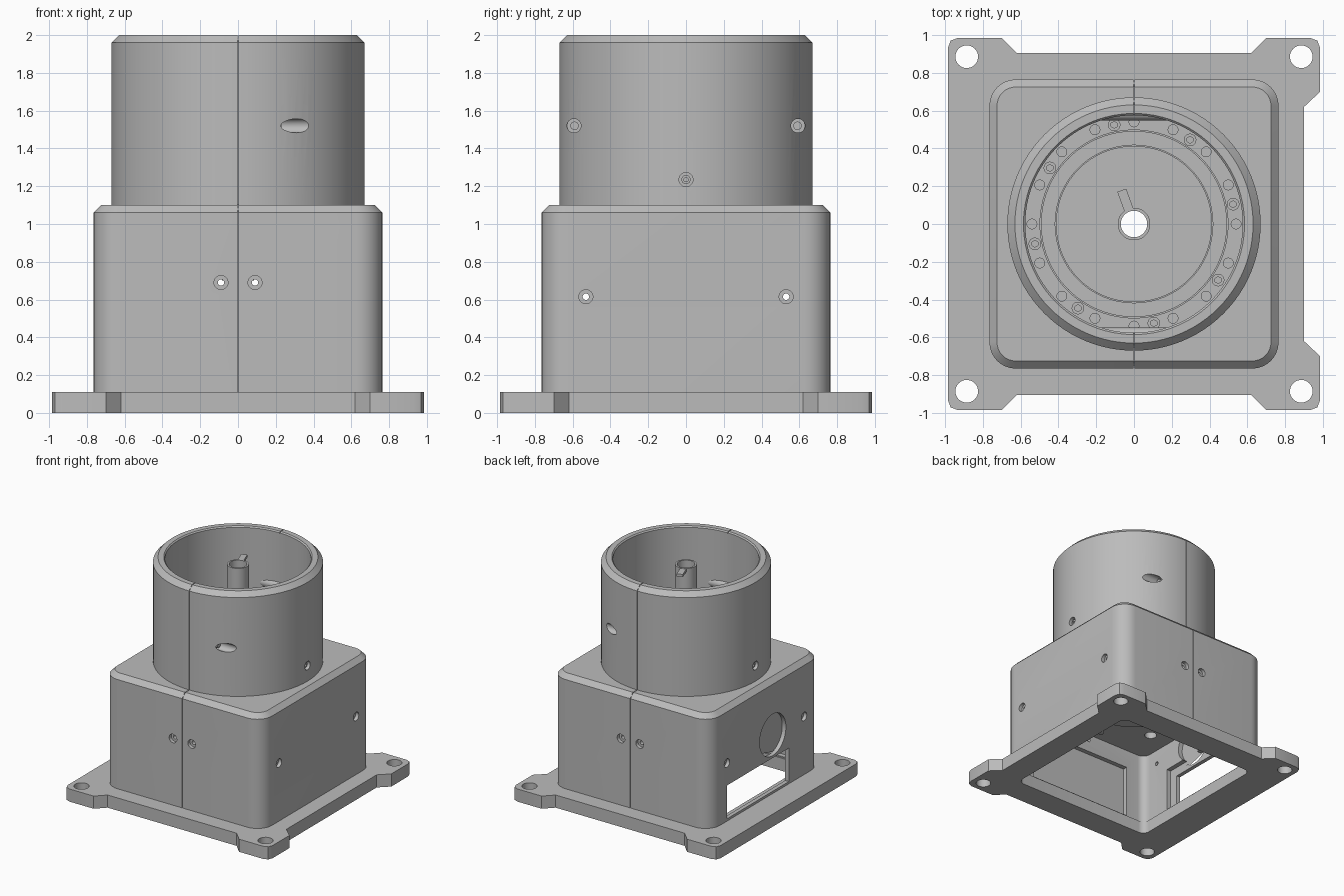
import bpy, bmesh
from math import pi, sin, cos, radians
from mathutils import Matrix, Vector

cube = bpy.data.objects.get("Cube")
if cube:
    bpy.data.objects.remove(cube, do_unlink=True)

grey = bpy.data.materials.new("plain grey")
grey.use_nodes = True
grey.diffuse_color = (0.5, 0.5, 0.5, 1)
grey.node_tree.nodes["Principled BSDF"].inputs["Base Color"].default_value = (0.5, 0.5, 0.5, 1)


# ---------- helpers ----------
def finish(name, bm):
    bmesh.ops.recalc_face_normals(bm, faces=bm.faces)
    mesh = bpy.data.meshes.new(name)
    bm.to_mesh(mesh)
    bm.free()
    mesh.materials.append(grey)
    obj = bpy.data.objects.new(name, mesh)
    bpy.context.collection.objects.link(obj)
    return obj


def rounded(half, radius, steps=8):
    """Rounded square outline."""
    pts = []
    for k, (sx, sy) in enumerate([(1, 1), (-1, 1), (-1, -1), (1, -1)]):
        for i in range(steps + 1):
            a = pi / 2 * (k + i / steps)
            pts.append((sx * (half - radius) + radius * cos(a),
                        sy * (half - radius) + radius * sin(a)))
    return pts


def loft(name, rings):
    """Solid through (z, outline) sections."""
    bm = bmesh.new()
    loops = [[bm.verts.new((x, y, z)) for x, y in outline] for z, outline in rings]
    n = len(loops[0])
    for low, high in zip(loops, loops[1:]):
        for i in range(n):
            j = (i + 1) % n
            bm.faces.new((low[i], low[j], high[j], high[i]))
    bm.faces.new(loops[0][::-1])
    bm.faces.new(loops[-1])
    return finish(name, bm)


def lathe(name, profile, segments=96):
    """Closed (radius, z) profile turned round the z axis."""
    bm = bmesh.new()
    rows = []
    for i in range(segments):
        a = 2 * pi * i / segments
        rows.append([bm.verts.new((r * cos(a), r * sin(a), z)) for r, z in profile])
    n = len(profile)
    for i in range(segments):
        p, q = rows[i], rows[(i + 1) % segments]
        for j in range(n):
            k = (j + 1) % n
            bm.faces.new((p[j], q[j], q[k], p[k]))
    return finish(name, bm)


def ring(name, inner, outer, z0, z1):
    return lathe(name, [(inner, z0), (outer, z0), (outer, z1), (inner, z1)])


def rod(name, start, end, radius, segments=32):
    a, b = Vector(start), Vector(end)
    turn = (b - a).to_track_quat('Z', 'Y').to_matrix().to_4x4()
    bm = bmesh.new()
    bmesh.ops.create_cone(bm, cap_ends=True, segments=segments, radius1=radius, radius2=radius,
                          depth=(b - a).length, matrix=Matrix.Translation((a + b) / 2) @ turn)
    return finish(name, bm)


def block(name, low, high):
    a, b = Vector(low), Vector(high)
    bm = bmesh.new()
    bmesh.ops.create_cube(bm, size=1, matrix=Matrix.Translation((a + b) / 2)
                          @ Matrix.Diagonal((*(b - a), 1)))
    return finish(name, bm)


def cut(obj, cutters):
    """Subtract each cutter and remove it."""
    bpy.context.view_layer.objects.active = obj
    for c in cutters:
        c.hide_render = True
        mod = obj.modifiers.new("cut", 'BOOLEAN')
        mod.operation, mod.solver, mod.object = 'DIFFERENCE', 'EXACT', c
        bpy.ops.object.modifier_apply(modifier=mod.name)
        bpy.data.objects.remove(c, do_unlink=True)


def seam(y0, y1, z0, z1):
    """Thin slots on the centre plane, front and back."""
    return [block("slot", (-.003, min(s * y0, s * y1), z0), (.003, max(s * y0, s * y1), z1))
            for s in (-1, 1)]


# ---------- base plate with eared corners ----------
upper = [(.9, 0), (.9, .62), (.985, .7), (.985, .93), (.97, .97), (.93, .985), (.7, .985),
         (.62, .905), (-.62, .905), (-.7, .985), (-.93, .985), (-.97, .97), (-.985, .93)]
outline = upper + [(x, -y) for x, y in upper[:0:-1]]
base = loft("base_plate", [(0, outline), (.11, outline)])
holes = [rod("hole", (x, y, -.1), (x, y, .3), .06) for x in (-.885, .885) for y in (-.885, .885)]
opening = rounded(.68, .06)
cut(base, holes + [loft("opening", [(-.1, opening), (.2, opening)])])

# ---------- square housing ----------
wall = rounded(.765, .14)
housing = loft("square_housing", [(.11, wall), (1.06, wall), (1.1, rounded(.725, .1))])
cavity = rounded(.69, .07)
cuts = [loft("cavity", [(0, cavity), (.74, cavity)]),
        rod("bore", (0, 0, .5), (0, 0, 1.3), .42, 96),
        rod("mount_hole", (-.49, -.37, .6), (-.49, -.37, .95), .05),
        block("window", (-.9, -.32, .13), (-.6, .53, .42)),
        block("window_recess", (-.73, -.4, .12), (-.6, .6, .5)),
        block("front_pocket", (-.5, -.73, .12), (.5, -.6, .58)),
        rod("port_bore", (-.9, -.1, .62), (-.6, -.1, .62), .15, 48),
        rod("port_step", (-.9, -.1, .62), (-.73, -.1, .62), .18, 48)]
cuts += seam(.75, .8, .1, 1.2) + seam(.5, .8, 1.085, 1.2)
for s in (-1, 1):
    for x in (-.09, .09):
        cuts += [rod("sink", (x, s * .735, .69), (x, s * .9, .69), .037),
                 rod("hole", (x, s * .6, .69), (x, s * .9, .69), .017)]
    for y in (-.53, .53):
        cuts += [rod("sink", (s * .735, y, .615), (s * .9, y, .615), .037),
                 rod("hole", (s * .6, y, .615), (s * .9, y, .615), .017)]
cut(housing, cuts)

# ---------- round collar ----------
collar = lathe("round_collar", [(.575, 1.1), (.67, 1.1), (.67, 1.96), (.63, 2), (.585, 2), (.575, 1.99)])
cuts = seam(.655, .7, 1.0, 2.1) + seam(.5, .7, 1.985, 2.1)
cuts += [rod("clamp_hole", (.2, y, 1.52), (.8, y, 1.52), .037) for y in (-.593, .593)]
cuts += [rod("side_hole", (s * .63, 0, 1.235), (s * .8, 0, 1.235), .037) for s in (-1, 1)]
cut(collar, cuts)

# clamp bosses, clamp screws and side screws
for side, y in (("front", -.59), ("back", .59)):
    rod(side + "_clamp_boss", (-.2, y, 1.52), (.205, y, 1.52), .042)
    rod(side + "_clamp_screw", (.2, y, 1.52), (.23, y, 1.52), .022)
for side, s in (("left", 1), ("right", -1)):
    screw = rod(side + "_side_screw", (s * .62, 0, 1.235), (s * .65, 0, 1.235), .024)
    cut(screw, [rod("socket", (s * .64, 0, 1.235), (s * .7, 0, 1.235), .012, 6)])

# ---------- drive unit inside ----------
ring("drive_body", .08, .42, .715, 1.1)
ring("drive_disc", .08, .413, 1.1, 1.32)
ring("drive_ring", .417, .492, 1.1, 1.3)
flange = ring("drive_flange", .497, .575, 1.1, 1.28)
cut(flange, [rod("hole", (.54 * cos(k * pi / 8), .54 * sin(k * pi / 8), 1.23),
                 (.54 * cos(k * pi / 8), .54 * sin(k * pi / 8), 1.4), .026, 20) for k in range(16)])
for k in range(8):
    a = radians(11.3 + 45 * k)
    x, y = .535 * cos(a), .535 * sin(a)
    bolt = rod("flange_bolt", (x, y, 1.27), (x, y, 1.33), .033, 24)
    cut(bolt, [rod("socket", (x, y, 1.3), (x, y, 1.4), .018, 6)])

# hollow shaft with its tab, and locating pin below
ring("hollow_shaft", .07, .086, .7, 1.94)
tab = block("shaft_tab", (.082, -.025, -.012), (.19, .025, .012))
tab.rotation_euler.z = radians(110)
tab.location.z = 1.925
rod("locating_pin", (-.045, -.48, .76), (-.045, -.48, .64), .02)

# ---------- smooth shading with sharp edges ----------
bpy.ops.object.select_all(action='DESELECT')
for obj in bpy.context.scene.objects:
    if obj.type == 'MESH' and grey.name in obj.data.materials:
        obj.select_set(True)
        bpy.context.view_layer.objects.active = obj
bpy.ops.object.shade_smooth_by_angle(angle=radians(25))
